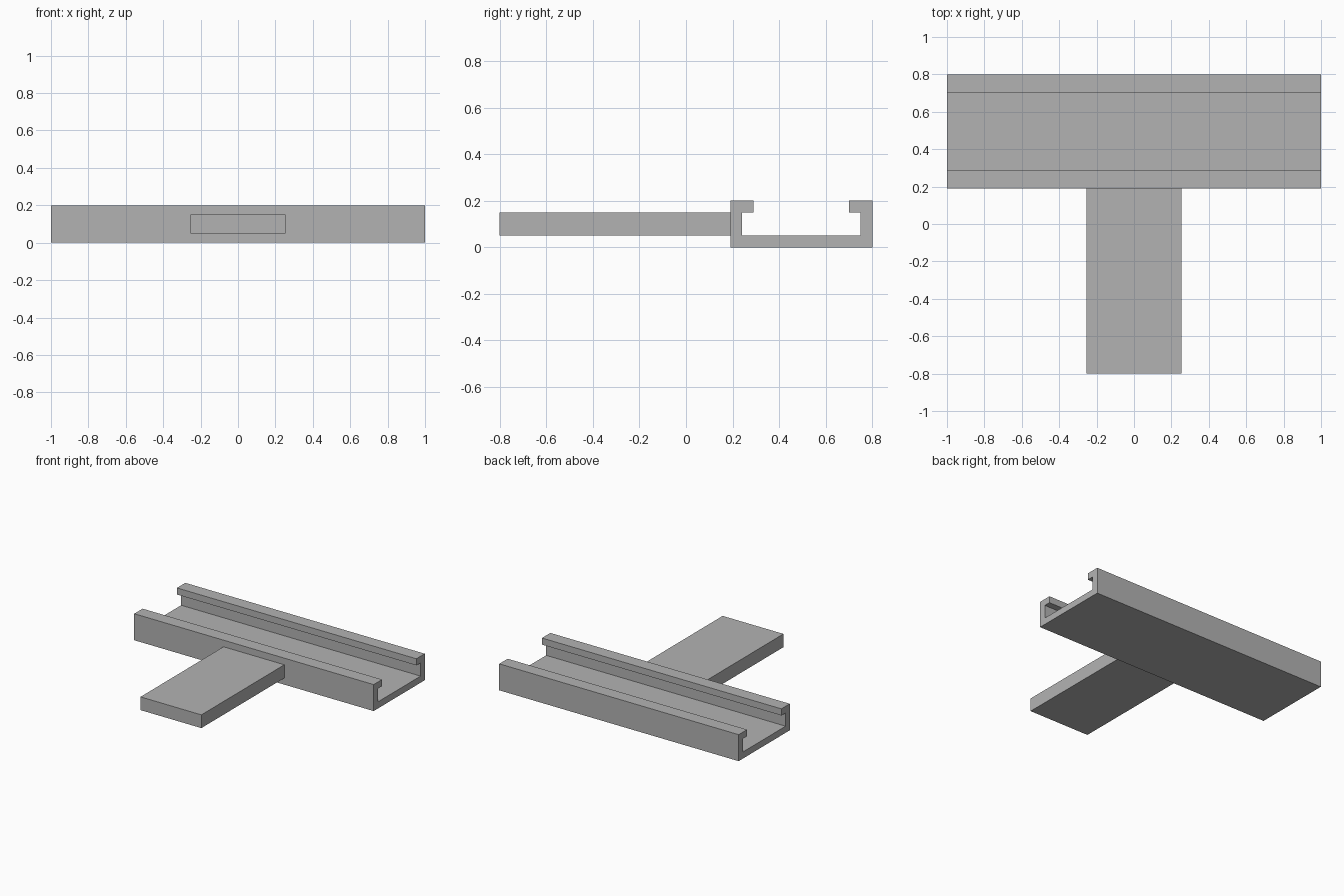
import bpy
import bmesh

cube = bpy.data.objects.get("Cube")
if cube:
    bpy.data.objects.remove(cube, do_unlink=True)

# Single plain grey
grey = bpy.data.materials.new("plain grey")
grey.use_nodes = True
colour = (0.45, 0.45, 0.45, 1)
grey.diffuse_color = colour
grey.node_tree.nodes["Principled BSDF"].inputs["Base Color"].default_value = colour


def extrude_along_x(name, profile, half_length):
    """Extrude a closed (y, z) profile symmetrically along x."""
    bm = bmesh.new()
    end = bm.faces.new([bm.verts.new((-half_length, y, z)) for y, z in profile])
    result = bmesh.ops.extrude_face_region(bm, geom=[end], use_keep_orig=True)
    moved = [v for v in result["geom"] if isinstance(v, bmesh.types.BMVert)]
    bmesh.ops.translate(bm, verts=moved, vec=(2 * half_length, 0, 0))
    bmesh.ops.recalc_face_normals(bm, faces=bm.faces)
    mesh = bpy.data.meshes.new(name)
    bm.to_mesh(mesh)
    bm.free()
    mesh.materials.append(grey)
    obj = bpy.data.objects.new(name, mesh)
    bpy.context.collection.objects.link(obj)
    return obj


# Channel rail: floor, two walls and inward lips, mirrored about its middle
front, back = 0.19, 0.80
middle = (front + back) / 2
half_profile = [(front, 0), (front, 0.20), (front + 0.10, 0.20),
                (front + 0.10, 0.15), (front + 0.05, 0.15), (front + 0.05, 0.05)]
mirrored = [(2 * middle - y, z) for y, z in reversed(half_profile)]
extrude_along_x("channel_rail", half_profile + mirrored, 1.0)

# Flat tongue projecting forward from the rail's front wall
tongue = [(-0.80, 0.05), (front, 0.05), (front, 0.15), (-0.80, 0.15)]
extrude_along_x("tongue_plate", tongue, 0.254)
